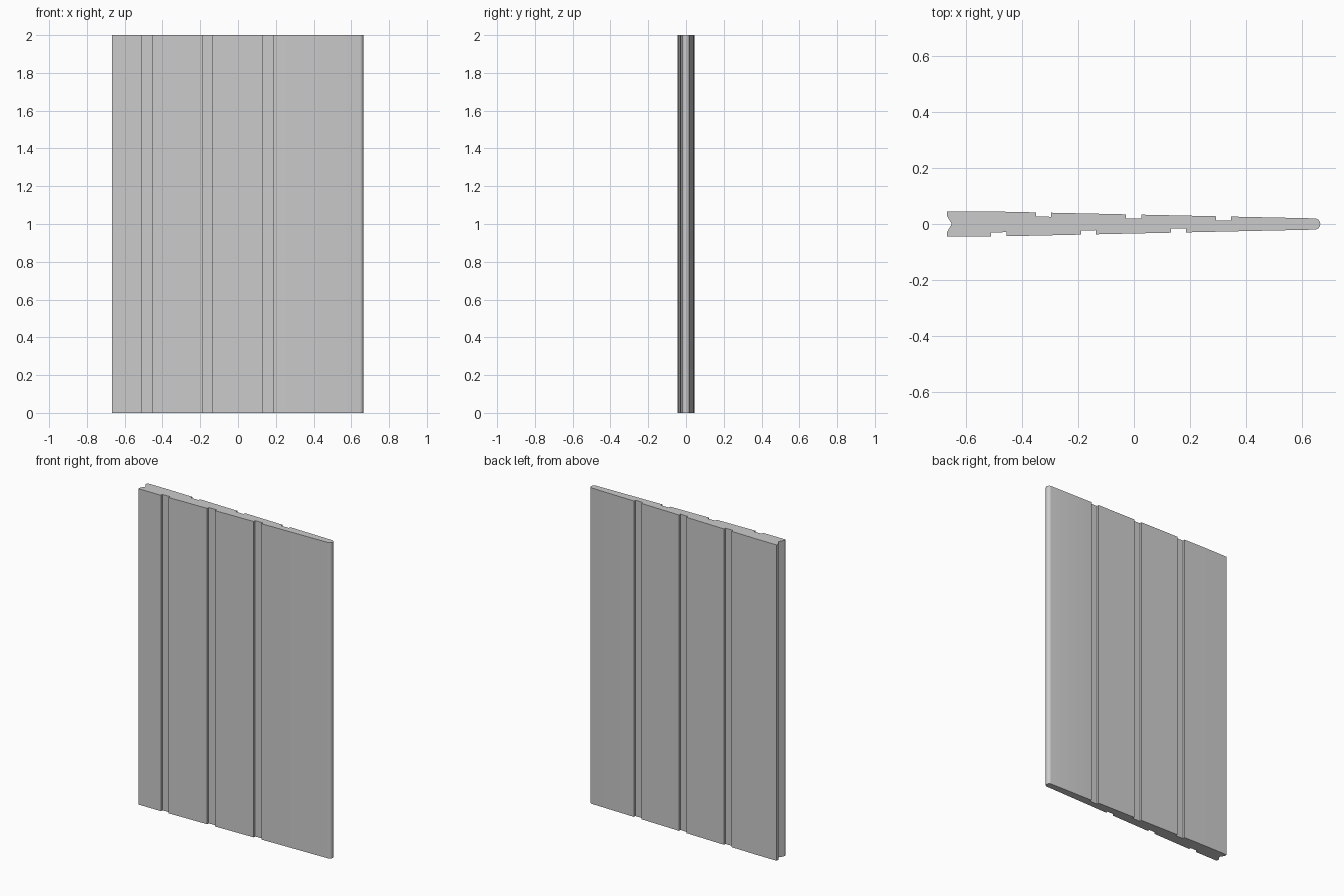
import bpy, bmesh
from math import sin, cos, pi

cube = bpy.data.objects.get("Cube")
if cube:
    bpy.data.objects.remove(cube)

HEIGHT = 2.0
LEFT, TAPER, TIP, END = -0.666, -0.52, 0.645, 0.664
THICK, THIN = 0.045, 0.02
GROOVE_WIDTH, GROOVE_DEPTH = 0.054, 0.0145
FRONT_GROOVES = (-0.509, -0.189, 0.132)
BACK_GROOVES = (-0.349, -0.028, 0.292)

grey = bpy.data.materials.new("panel grey")
grey.use_nodes = True
colour = (0.6, 0.6, 0.6, 1)
grey.diffuse_color = colour
grey.node_tree.nodes["Principled BSDF"].inputs["Base Color"].default_value = colour


def half_thickness(x):
    t = max(0, (x - TAPER) / (TIP - TAPER))
    return THICK + (THIN - THICK) * t


def side(grooves, sign):
    """One tapering face with its grooves, from the notched edge to the tip."""
    pts = [(LEFT, sign * THICK), (TAPER, sign * THICK)]
    for a in grooves:
        b = a + GROOVE_WIDTH
        for x, depth in ((a, 0), (a, GROOVE_DEPTH), (b, GROOVE_DEPTH), (b, 0)):
            pts.append((x, sign * (half_thickness(x) - depth)))
    return pts + [(TIP, sign * THIN)]


# Cross-section: front face, rounded tip, back face, V notch
profile = side(FRONT_GROOVES, -1)
for i in range(1, 8):
    a = -pi / 2 + pi * i / 8
    profile.append((TIP + (END - TIP) * cos(a), THIN * sin(a)))
profile += reversed(side(BACK_GROOVES, 1))
profile += [(LEFT, 0.028), (LEFT + 0.017, 0), (LEFT, -0.028)]

# Extrude the cross-section to full height
bm = bmesh.new()
base = bm.faces.new([bm.verts.new((x, y, 0)) for x, y in profile])
result = bmesh.ops.extrude_face_region(bm, geom=[base], use_keep_orig=True)
top = [v for v in result["geom"] if isinstance(v, bmesh.types.BMVert)]
bmesh.ops.translate(bm, verts=top, vec=(0, 0, HEIGHT))
bmesh.ops.recalc_face_normals(bm, faces=bm.faces)

mesh = bpy.data.meshes.new("grooved_panel")
bm.to_mesh(mesh)
bm.free()
mesh.materials.append(grey)
panel = bpy.data.objects.new("grooved_panel", mesh)
bpy.context.collection.objects.link(panel)

# Smooth only the rounded tip
bpy.context.view_layer.objects.active = panel
panel.select_set(True)
bpy.ops.object.shade_smooth_by_angle(angle=pi / 6)
